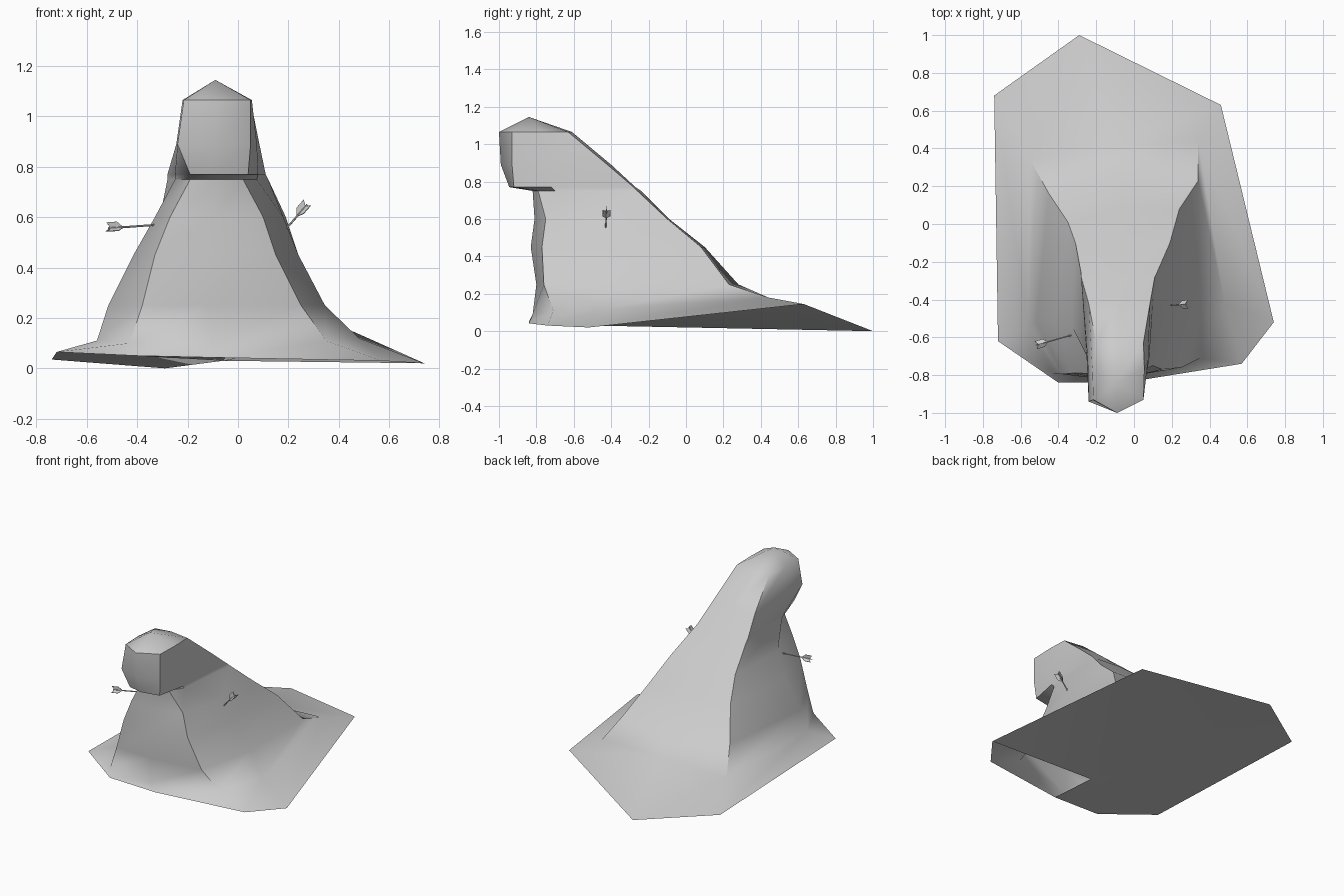
import bpy
import bmesh
import math
from mathutils import Vector

if "Cube" in bpy.data.objects:
    bpy.data.objects.remove(bpy.data.objects["Cube"])

stone = bpy.data.materials.new("plain_grey")
stone.diffuse_color = (0.6, 0.6, 0.6, 1)
stone.use_nodes = True
stone.node_tree.nodes["Principled BSDF"].inputs["Base Color"].default_value = stone.diffuse_color


def finish(bm, name, angle):
    mesh = bpy.data.meshes.new(name)
    bm.to_mesh(mesh)
    bm.free()
    mesh.materials.append(stone)
    obj = bpy.data.objects.new(name, mesh)
    bpy.context.collection.objects.link(obj)
    bpy.ops.object.select_all(action='DESELECT')
    obj.select_set(True)
    bpy.context.view_layer.objects.active = obj
    bpy.ops.object.shade_smooth_by_angle(angle=math.radians(angle))
    return obj


# Ring order: front left, front, front right, right, back right, back, back left, left
rim = [(-.40, -.84, .05), (-.05, -.84, .042), (.57, -.74, .03), (.74, -.52, .02),
       (.46, .63, .145), (-.29, 1.0, 0), (-.74, .68, .035), (-.72, -.62, .065)]
foot = [(-.43, -.79, .10), (-.1, -.82, .09), (.35, -.71, .11), (.48, -.42, .12),
        (.34, .44, .18), (-.1, .42, .17), (-.55, .34, .11), (-.56, -.54, .11)]

# Upper contours: height, then eight plan points
levels = [
    (.25, [(-.38, -.795), (-.12, -.80), (.25, -.76), (.345, -.35),
           (.34, .23), (-.05, .28), (-.45, .16), (-.515, -.52)]),
    (.45, [(-.33, -.79), (-.10, -.83), (.15, -.77), (.24, -.40),
           (.24, .08), (-.05, .10), (-.35, .01), (-.415, -.50)]),
    (.60, [(-.27, -.79), (-.10, -.81), (.10, -.75), (.18, -.42),
           (.19, -.10), (-.05, -.09), (-.31, -.10), (-.33, -.54)]),
    (.75, [(-.19, -.80), (-.09, -.82), (.02, -.79), (.075, -.70),
           (.12, -.26), (-.08, -.24), (-.28, -.26), (-.25, -.70)]),
    (.77, [(-.19, -.92), (-.09, -.945), (.04, -.92), (.08, -.72),
           (.11, -.28), (-.08, -.27), (-.28, -.28), (-.25, -.72)]),
    (.89, [(-.24, -.94), (-.09, -.99), (.05, -.93), (.075, -.72),
           (.085, -.42), (-.08, -.40), (-.24, -.42), (-.245, -.72)]),
    (1.065, [(-.215, -.93), (-.09, -1.0), (.05, -.93), (.055, -.77),
             (.05, -.63), (-.09, -.61), (-.20, -.63), (-.22, -.78)]),
]

# Cliff: skirt, walls and overhanging head lofted as one surface
bm = bmesh.new()
rings = [rim, foot] + [[(x, y, z) for x, y in pts] for z, pts in levels]
rings = [[bm.verts.new(p) for p in ring] for ring in rings]
for low, high in zip(rings, rings[1:]):
    for i in range(8):
        j = (i + 1) % 8
        bm.faces.new((low[i], low[j], high[j], high[i]))
# Low crown on the head
peak = bm.verts.new((-.09, -.84, 1.145))
for i in range(8):
    bm.faces.new((rings[-1][i], rings[-1][(i + 1) % 8], peak))
# Underside fan, left open along the front right edge
hub = bm.verts.new((-.06, -.5, .03))
under = [3, 4, 5, 6, 7, 0, 1]
for a, b in zip(under, under[1:]):
    bm.faces.new((hub, rings[0][b], rings[0][a]))
finish(bm, "cliff", 52)


# Arrows: thin shaft with three swept vanes
def arrow(name, tip, tail):
    tip, tail = Vector(tip), Vector(tail)
    axis = tail - tip
    length = axis.length
    bm = bmesh.new()
    bmesh.ops.create_cone(bm, cap_ends=True, segments=6, radius1=.004, radius2=.004,
                          depth=length)
    bmesh.ops.translate(bm, verts=bm.verts, vec=(0, 0, length / 2))
    for k in range(3):
        a = k * math.tau / 3 + math.pi / 2
        out = Vector((math.cos(a), math.sin(a), 0))
        side = Vector((-out.y, out.x, 0)) * .0015
        outline = [(.003, -.06), (.024, -.037), (.024, .006), (.003, -.008)]
        front, back = [[bm.verts.new(out * r + Vector((0, 0, length + h)) + s)
                        for r, h in outline] for s in (side, -side)]
        bm.faces.new(front)
        bm.faces.new(back[::-1])
        for i in range(4):
            j = (i + 1) % 4
            bm.faces.new((front[j], front[i], back[i], back[j]))
    bmesh.ops.recalc_face_normals(bm, faces=bm.faces)
    obj = finish(bm, name, 30)
    obj.location = tip
    obj.rotation_euler = axis.to_track_quat('Z', 'Y').to_euler()


arrow("left_arrow", (-.32, -.585, .57), (-.515, -.64, .556))
arrow("right_arrow", (.17, -.43, .53), (.275, -.425, .65))
